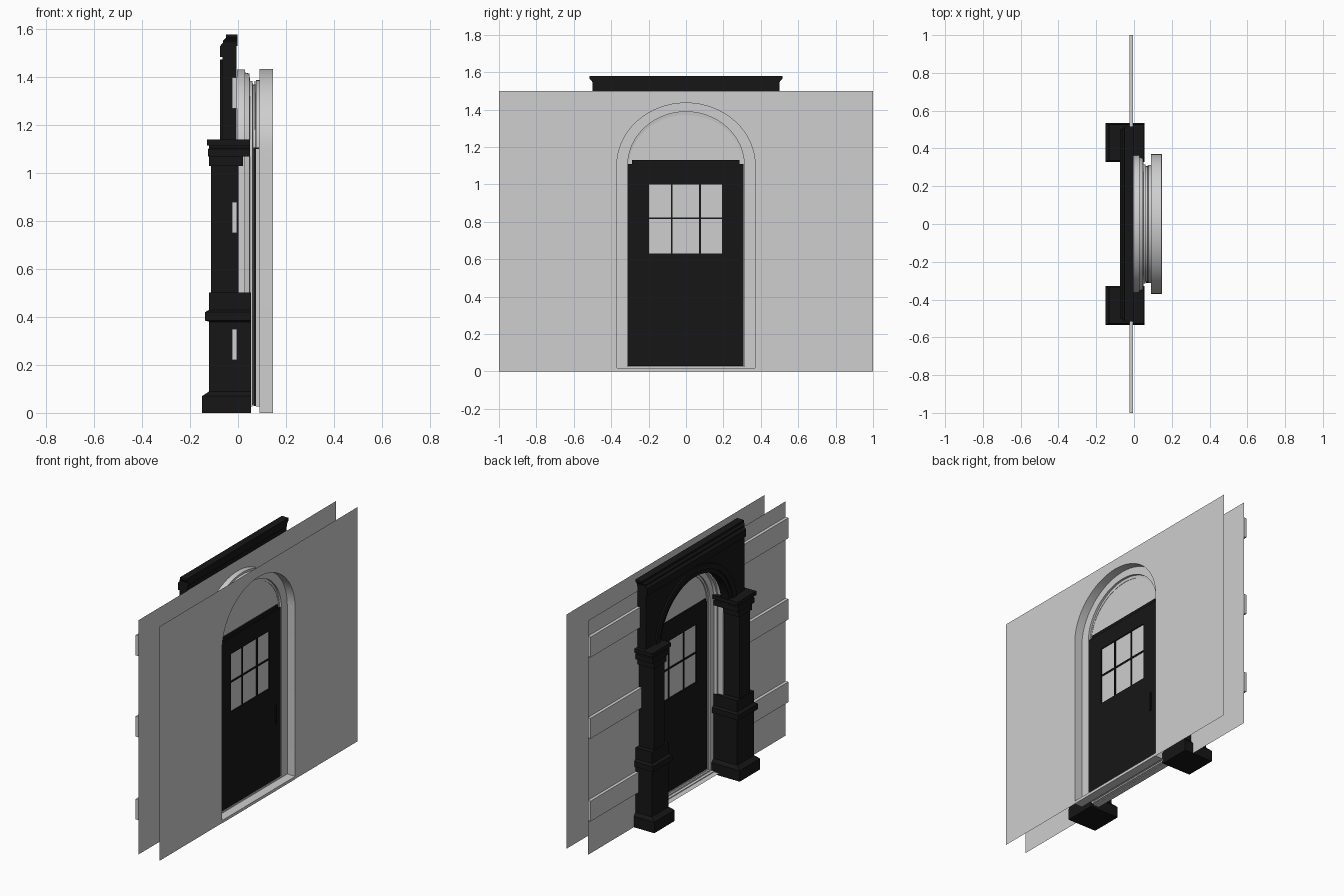
import bpy, bmesh, math

cube = bpy.data.objects.get("Cube")
if cube:
    bpy.data.objects.remove(cube, do_unlink=True)


def material(name, value):
    m = bpy.data.materials.new(name)
    m.use_nodes = True
    color = (value, value, value, 1)
    m.diffuse_color = color
    bsdf = m.node_tree.nodes["Principled BSDF"]
    bsdf.inputs["Base Color"].default_value = color
    bsdf.inputs["Roughness"].default_value = 0.8
    return m


GREY = material("plaster_grey", 0.62)
BLACK = material("painted_black", 0.008)
SPRING = 1.1  # height where every arch starts to curve


def finish(name, bm, mat, smooth=False):
    bmesh.ops.recalc_face_normals(bm, faces=bm.faces)
    mesh = bpy.data.meshes.new(name)
    bm.to_mesh(mesh)
    bm.free()
    mesh.materials.append(mat)
    ob = bpy.data.objects.new(name, mesh)
    bpy.context.collection.objects.link(ob)
    if smooth:
        bpy.ops.object.select_all(action='DESELECT')
        ob.select_set(True)
        bpy.context.view_layer.objects.active = ob
        bpy.ops.object.shade_smooth_by_angle(angle=math.radians(30))
    return ob


def skin(name, rings, mat, caps=True, smooth=False):
    """Join matching closed rings of points into one surface."""
    bm = bmesh.new()
    loops = [[bm.verts.new(p) for p in ring] for ring in rings]
    n = len(loops[0])
    for a, b in zip(loops, loops[1:]):
        for i in range(n):
            j = (i + 1) % n
            bm.faces.new((a[i], a[j], b[j], b[i]))
    if caps:
        bm.faces.new(loops[0])
        if len(loops) > 1:
            bm.faces.new(loops[-1])
    return finish(name, bm, mat, smooth)


def prism(name, outline, x0, x1, mat, smooth=False):
    """Extrude a y-z outline along x; a single sheet when x0 equals x1."""
    xs = [x0] if x0 == x1 else [x0, x1]
    return skin(name, [[(x, y, z) for y, z in outline] for x in xs], mat, True, smooth)


def box(name, x, y, z, mat):
    outline = [(y[0], z[0]), (y[1], z[0]), (y[1], z[1]), (y[0], z[1])]
    return prism(name, outline, x[0], x[1], mat)


def tiers(name, levels, yc, mat):
    """Stack of rectangles given as (z, x0, x1, half depth)."""
    rings = [[(x0, yc - h, z), (x1, yc - h, z), (x1, yc + h, z), (x0, yc + h, z)]
             for z, x0, x1, h in levels]
    return skin(name, rings, mat)


def arch(hw, top, bottom, steps=32):
    """Open arch outline from the -y foot over the crown to the +y foot."""
    pts = [(-hw, bottom)]
    for i in range(steps + 1):
        a = math.pi * (1 - i / steps)
        pts.append((hw * math.cos(a), SPRING + (top - SPRING) * math.sin(a)))
    return pts + [(hw, bottom)]


def around_arch(hw, top, bottom, half, height):
    """Rectangle with an arched opening cut from its lower edge."""
    return arch(hw, top, bottom) + [(half, bottom), (half, height),
                                    (-half, height), (-half, bottom)]


# Two wall sheets with arched openings
prism("outer_wall", around_arch(0.365, 1.433, 0, 1, 1.5), -0.005, -0.005, GREY)
prism("inner_wall", around_arch(0.37, 1.435, 0, 1, 1.5), 0.145, 0.145, GREY)

# Horizontal bands on the outer wall
for label, z0 in (("lower", 0.22), ("middle", 0.75), ("upper", 1.27)):
    for side, s in (("left", 1), ("right", -1)):
        box(label + "_band_" + side, (-0.025, -0.005), sorted((s * 0.44, s)),
            (z0, z0 + 0.13), GREY)

# Stepped lining of the opening, from outside to inside
steps = [(-0.005, 0.365, 1.433, 0.015), (0.03, 0.365, 1.433, 0.015),
         (0.03, 0.355, 1.42, 0.02), (0.048, 0.35, 1.415, 0.02),
         (0.05, 0.315, 1.385, 0.027), (0.06, 0.315, 1.385, 0.027),
         (0.062, 0.305, 1.37, 0.035), (0.074, 0.305, 1.37, 0.035),
         (0.076, 0.312, 1.388, 0.027), (0.09, 0.312, 1.388, 0.027),
         (0.09, 0.37, 1.435, 0.018), (0.145, 0.37, 1.435, 0.018)]
skin("door_lining", [[(x, y, z) for y, z in arch(hw, top, bot)]
                     for x, hw, top, bot in steps], GREY, caps=False, smooth=True)
box("sill", (0.09, 0.147), (-0.37, 0.37), (0, 0.018), GREY)
prism("arch_panel", arch(0.31, 1.385, SPRING), 0.068, 0.072, GREY)

# Door leaf with a six-pane window
leaf = (0.064, 0.087)
box("door_lower_panel", leaf, (-0.312, 0.308), (0.028, 0.63), BLACK)
box("door_top_rail", leaf, (-0.312, 0.308), (1.0, 1.108), BLACK)
box("door_stile_right", leaf, (-0.312, -0.197), (0.63, 1.0), BLACK)
box("door_stile_left", leaf, (0.193, 0.308), (0.63, 1.0), BLACK)
box("door_glass", (0.072, 0.08), (-0.197, 0.193), (0.63, 1.0), GREY)
for y in (-0.076, 0.074):
    box("upright_glazing_bar", (0.067, 0.085), (y - 0.005, y + 0.005), (0.63, 1.0), BLACK)
box("cross_glazing_bar", (0.067, 0.085), (-0.197, 0.193), (0.814, 0.824), BLACK)
box("door_head_bar", (0.062, 0.082), (-0.29, 0.287), (1.105, 1.13), BLACK)
box("door_handle", (0.087, 0.093), (0.25, 0.264), (0.38, 0.5), BLACK)

# Pillars: pedestal, shaft and capital
pedestal = [(0, -0.15, 0.055, 0.103), (0.07, -0.15, 0.055, 0.103),
            (0.09, -0.12, 0.055, 0.085), (0.38, -0.12, 0.055, 0.085),
            (0.385, -0.138, 0.055, 0.097), (0.42, -0.138, 0.055, 0.097),
            (0.43, -0.12, 0.055, 0.085), (0.503, -0.12, 0.055, 0.085)]
capital = [(1.03, -0.12, 0.02, 0.065), (1.07, -0.12, 0.02, 0.065),
           (1.07, -0.125, 0.05, 0.085), (1.1, -0.125, 0.05, 0.085),
           (1.105, -0.12, 0.05, 0.08), (1.115, -0.12, 0.05, 0.08),
           (1.115, -0.13, 0.05, 0.095), (1.14, -0.13, 0.05, 0.095)]
for side, yc in (("left", 0.432), ("right", -0.432)):
    tiers("pedestal_" + side, pedestal, yc, BLACK)
    tiers("shaft_" + side, [(0.5, -0.113, 0.003, 0.053), (1.03, -0.113, 0.003, 0.053)],
          yc, BLACK)
    tiers("capital_" + side, capital, yc, BLACK)

# Arched panel over the pillars, raised arch moulding and cornice
prism("pediment_panel", around_arch(0.345, 1.415, SPRING, 0.5, 1.53), -0.065, -0.007, BLACK)
ring = arch(0.37, 1.44, SPRING) + arch(0.41, 1.475, SPRING)[::-1]
prism("arch_moulding", ring, -0.075, -0.06, BLACK, smooth=True)
box("frieze", (-0.075, -0.007), (-0.5, 0.5), (1.485, 1.53), BLACK)
tiers("cornice", [(1.53, -0.075, -0.002, 0.5), (1.545, -0.062, -0.002, 0.5),
                  (1.553, -0.062, -0.002, 0.505), (1.565, -0.05, -0.002, 0.515),
                  (1.578, -0.05, -0.002, 0.515)], 0, BLACK)
